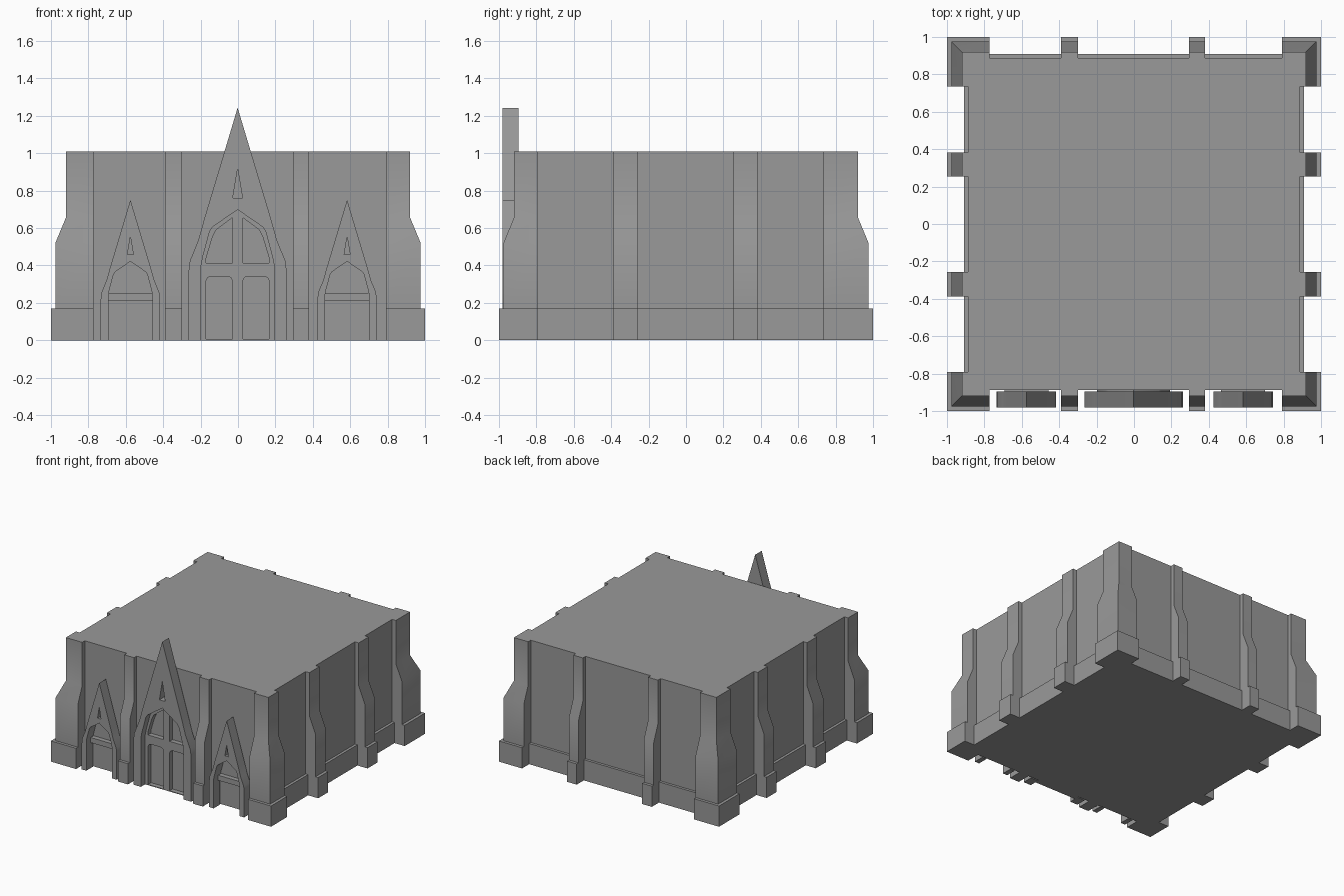
import bpy, bmesh, math

if "Cube" in bpy.data.objects:
    bpy.data.objects.remove(bpy.data.objects["Cube"])

WALL_FRONT = 0.886
stone = bpy.data.materials.new("dark_stone")
stone.diffuse_color = (0.32, 0.32, 0.32, 1)
stone.use_nodes = True
stone.node_tree.nodes["Principled BSDF"].inputs["Base Color"].default_value = stone.diffuse_color


def finish(name, mesh):
    """Link the part, colour it and smooth its shallow bends."""
    ob = bpy.data.objects.new(name, mesh)
    bpy.context.collection.objects.link(ob)
    mesh.materials.clear()
    mesh.materials.append(stone)
    bpy.ops.object.select_all(action='DESELECT')
    ob.select_set(True)
    bpy.context.view_layer.objects.active = ob
    bpy.ops.object.shade_smooth_by_angle(angle=math.radians(30))
    return ob


def side(breaks, out, wall):
    """One side of the plan: start corner, then in-and-out steps at each buttress."""
    pts, d = [(-out, out)], out
    for b in breaks:
        nxt = wall if d == out else out
        pts += [(b, d), (b, nxt)]
        d = nxt
    return pts


def plan(out, wall):
    """Counter-clockwise outline with corner and intermediate buttresses."""
    bx = [-0.772, -0.39, -0.30, 0.293, 0.38, 0.79]
    by = [-0.79, -0.388, -0.257, 0.253, 0.382, 0.735]
    rx, ry = [-b for b in bx[::-1]], [-b for b in by[::-1]]
    loop = [(t, -d) for t, d in side(bx, out, WALL_FRONT)]
    loop += [(d, t) for t, d in side(by, out, wall)]
    loop += [(-t, d) for t, d in side(rx, out, wall)]
    loop += [(-d, -t) for t, d in side(ry, out, wall)]
    return loop


def build_body():
    # height, buttress face, wall face
    levels = [(0, 1.0, 0.908), (0.17, 1.0, 0.908), (0.17, 0.976, 0.886),
              (0.52, 0.976, 0.886), (0.655, 0.92, 0.886), (1.01, 0.92, 0.886)]
    bm = bmesh.new()
    rings = [[bm.verts.new((x, y, z)) for x, y in plan(o, w)] for z, o, w in levels]
    n = len(rings[0])
    for a, b in zip(rings, rings[1:]):
        for i in range(n):
            j = (i + 1) % n
            bm.faces.new((a[i], a[j], b[j], b[i]))
    bm.faces.new(rings[0][::-1])
    bm.faces.new(rings[-1])
    flat = [f for f in bm.faces if f.calc_area() < 1e-6]
    bmesh.ops.delete(bm, geom=flat, context='FACES')
    mesh = bpy.data.meshes.new("hall_body")
    bm.to_mesh(mesh)
    bm.free()
    finish("hall_body", mesh)


def plate(name, loops, y0, y1, cx=0.0, s=1.0):
    """Flat plate in the xz plane, inner loops become holes."""
    cu = bpy.data.curves.new(name, 'CURVE')
    cu.dimensions, cu.fill_mode = '2D', 'BOTH'
    cu.extrude = abs(y1 - y0) / 2
    for pts in loops:
        sp = cu.splines.new('POLY')
        sp.points.add(len(pts) - 1)
        for p, (x, z) in zip(sp.points, pts):
            p.co = (x * s, z * s, 0, 1)
        sp.use_cyclic_u = True
    tmp = bpy.data.objects.new(name + "_curve", cu)
    bpy.context.collection.objects.link(tmp)
    dg = bpy.context.evaluated_depsgraph_get()
    mesh = bpy.data.meshes.new_from_object(tmp.evaluated_get(dg))
    bpy.data.objects.remove(tmp)
    ob = finish(name, mesh)
    ob.rotation_euler.x = math.pi / 2
    ob.location = (cx, (y0 + y1) / 2, 0)


def mirror(half):
    """Right half from the foot to the apex, completed on the left."""
    return half + [(-x, z) for x, z in half[::-1] if x > 0]


build_body()

# Pointed gable surrounds: gable outline, arched opening and small slit
gable = [(0.263, 0), (0.263, 0.36), (0.255, 0.425), (0.21, 0.535), (0.178, 0.65), (0, 1.243)]
arch = [(0.195, 0), (0.195, 0.40), (0.185, 0.45), (0.15, 0.58), (0.135, 0.605), (0, 0.698)]
slit = [(-0.026, 0.76), (0.026, 0.76), (0, 0.917)]
surround = mirror(gable) + mirror(arch)[::-1]
for name, cx, s in (("main", -0.002, 1), ("left", -0.575, 0.604), ("right", 0.583, 0.604)):
    plate(name + "_gable_surround", [surround, slit], -0.98, -0.895, cx, s)

# Main door tracery with two upper lights and two lower panels
upper = [(0.028, 0.412), (0.168, 0.412), (0.168, 0.44), (0.135, 0.55), (0.115, 0.59), (0.028, 0.655)]
lower = [(0.028, 0.006), (0.168, 0.006), (0.168, 0.318), (0.16, 0.335), (0.143, 0.342),
         (0.053, 0.342), (0.036, 0.335), (0.028, 0.318)]
lights = [[(m * x, z) for x, z in p] for p in (upper, lower) for m in (1, -1)]
plate("main_door_tracery", [mirror(arch)] + lights, -0.925, -0.88, -0.002)

# Cross bars of the side doors
bar = [(-0.118, 0.21), (0.118, 0.21), (0.118, 0.252), (-0.118, 0.252)]
for name, cx in (("left", -0.575), ("right", 0.583)):
    plate(name + "_door_crossbar", [bar], -0.925, -0.88, cx)
